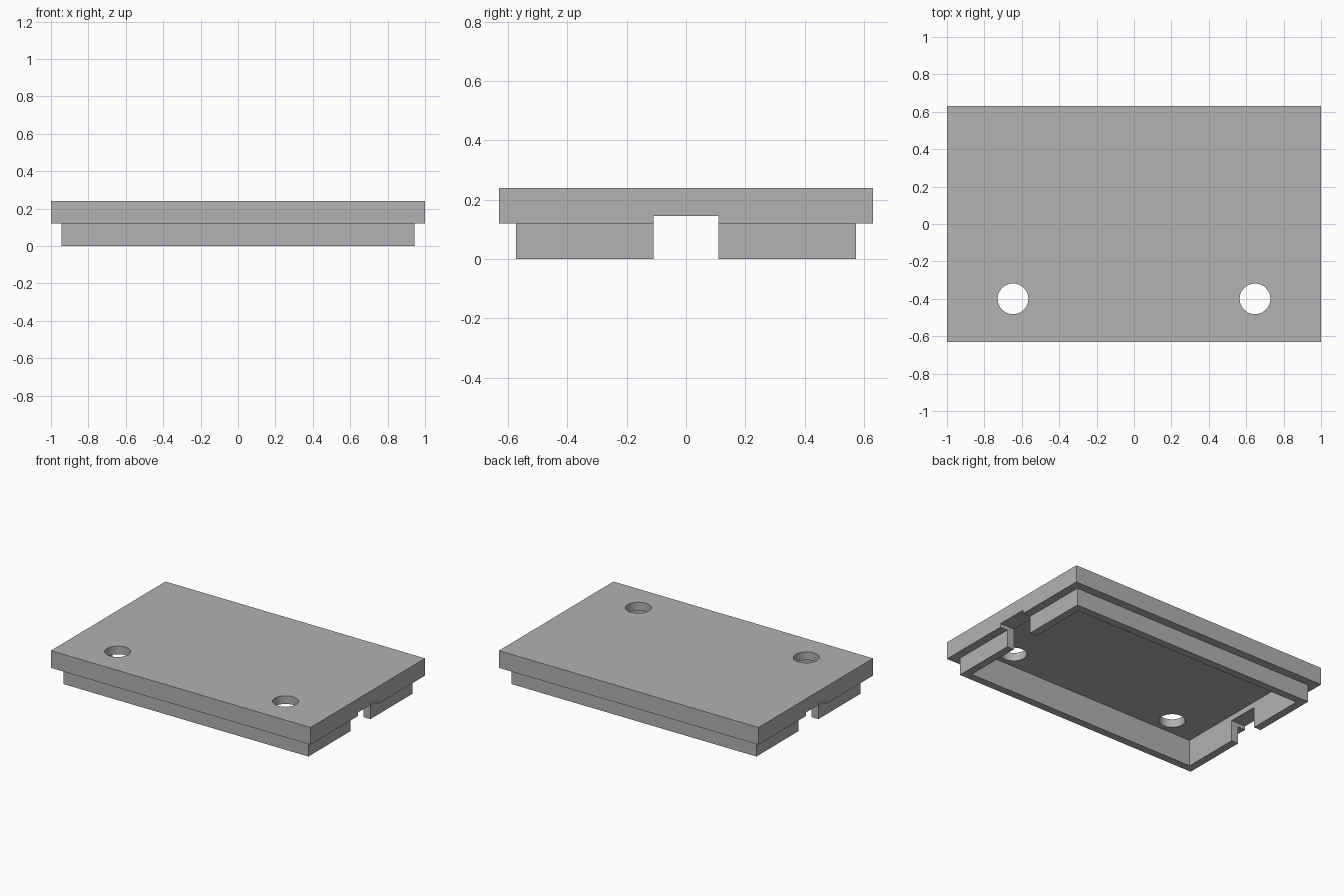
import bpy

cube = bpy.data.objects.get("Cube")
if cube:
    bpy.data.objects.remove(cube, do_unlink=True)

# Single grey material
grey = bpy.data.materials.new("plain grey")
grey.use_nodes = True
colour = (0.445, 0.445, 0.445, 1)
grey.diffuse_color = colour
grey.node_tree.nodes["Principled BSDF"].inputs["Base Color"].default_value = colour


def box(name, half_x, half_y, z0, z1):
    """Box centred on x and y, spanning z0 to z1."""
    bpy.ops.mesh.primitive_cube_add(size=2, location=(0, 0, (z0 + z1) / 2))
    ob = bpy.context.object
    ob.name = name
    ob.scale = (half_x, half_y, (z1 - z0) / 2)
    bpy.ops.object.transform_apply(location=True, scale=True)
    ob.data.materials.append(grey)
    return ob


def combine(target, other, operation):
    """Apply a boolean and discard the second shape."""
    mod = target.modifiers.new(operation.title(), 'BOOLEAN')
    mod.operation = operation
    mod.solver = 'EXACT'
    mod.object = other
    bpy.ops.object.select_all(action='DESELECT')
    bpy.context.view_layer.objects.active = target
    target.select_set(True)
    bpy.ops.object.modifier_apply(modifier=mod.name)
    bpy.data.objects.remove(other, do_unlink=True)


# Cover plate with the narrower lip below it
lid = box("lid", 1.0, 0.63, 0.12, 0.24)
combine(lid, box("lip", 0.943, 0.572, 0, 0.15), 'UNION')

# Hollow underside, leaving a thin rim and top
combine(lid, box("pocket", 0.89, 0.519, -0.1, 0.183), 'DIFFERENCE')

# Cable slot through both short ends
combine(lid, box("slot", 1.2, 0.109, -0.1, 0.145), 'DIFFERENCE')

# Two round holes near the front
for side in (-1, 1):
    bpy.ops.mesh.primitive_cylinder_add(vertices=48, radius=0.082, depth=1,
                                        location=(side * 0.647, -0.4, 0.2))
    hole = bpy.context.object
    hole.data.materials.append(grey)
    combine(lid, hole, 'DIFFERENCE')

bpy.ops.object.shade_smooth_by_angle()
